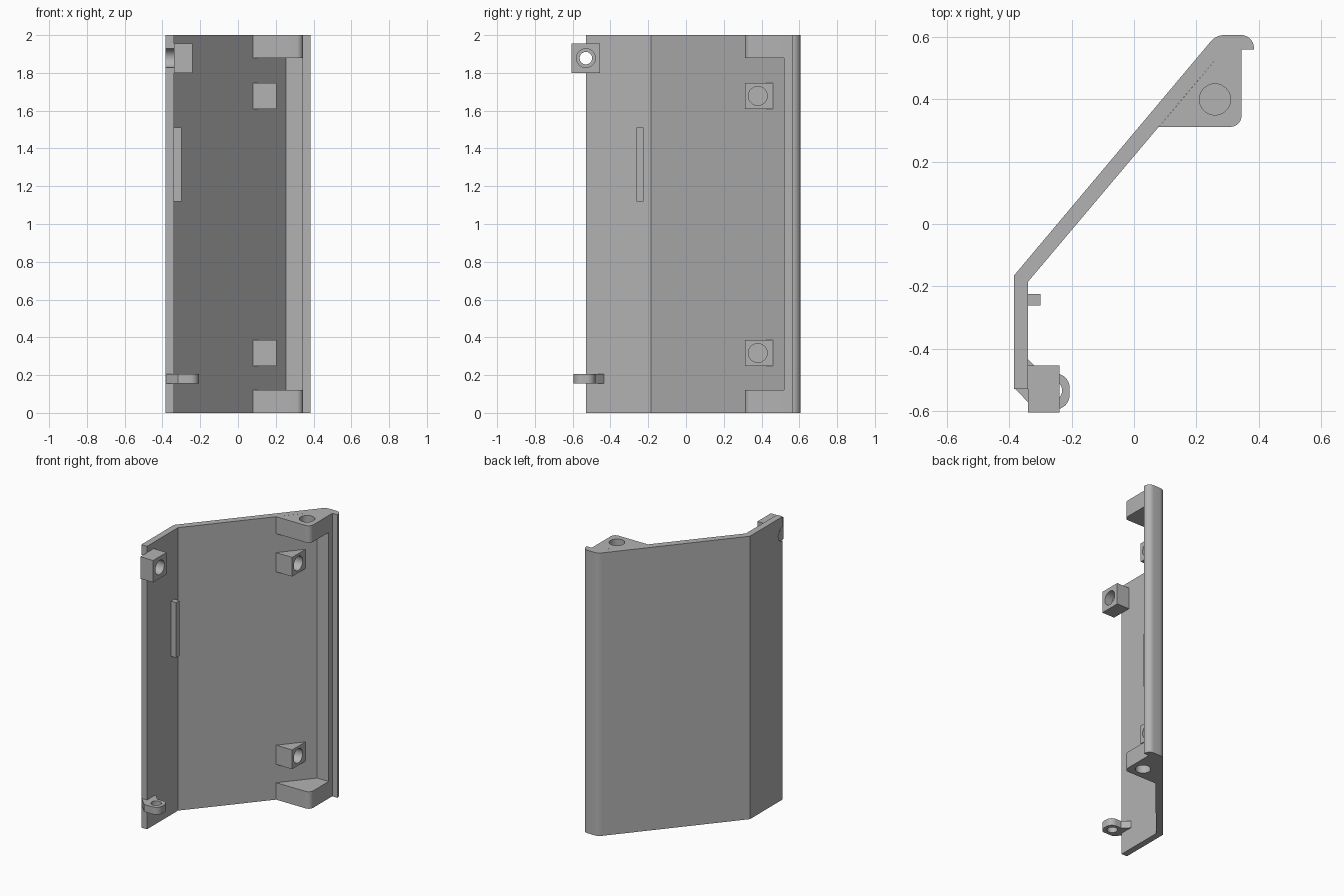
import bpy, bmesh, math
from mathutils import Vector, Matrix

cube = bpy.data.objects.get("Cube")
if cube:
    bpy.data.objects.remove(cube, do_unlink=True)

grey = bpy.data.materials.new("plain_grey")
grey.use_nodes = True
COLOUR = (0.45, 0.45, 0.45, 1)
grey.diffuse_color = COLOUR
grey.node_tree.nodes["Principled BSDF"].inputs["Base Color"].default_value = COLOUR


def outline(points, steps=8):
    """Turn (x, y) or (x, y, radius) corners into a rounded outline."""
    result = []
    for i, p in enumerate(points):
        corner = Vector(p[:2])
        if len(p) == 2:
            result.append(corner)
            continue
        a = (Vector(points[i - 1][:2]) - corner).normalized()
        b = (Vector(points[(i + 1) % len(points)][:2]) - corner).normalized()
        half = a.angle(b) / 2
        start = corner + a * p[2] / math.tan(half)
        end = corner + b * p[2] / math.tan(half)
        centre = corner + (a + b).normalized() * p[2] / math.sin(half)
        u, v = start - centre, end - centre
        total = u.angle(v)
        for k in range(steps + 1):
            t = total * k / steps
            result.append(centre + (u * math.sin(total - t) + v * math.sin(t)) / math.sin(total))
    return result


def finish(name, bm):
    bmesh.ops.recalc_face_normals(bm, faces=bm.faces)
    mesh = bpy.data.meshes.new(name)
    bm.to_mesh(mesh)
    bm.free()
    mesh.materials.append(grey)
    obj = bpy.data.objects.new(name, mesh)
    bpy.context.collection.objects.link(obj)
    return obj


def prism(name, points, z0, z1):
    bm = bmesh.new()
    face = bm.faces.new([bm.verts.new((p.x, p.y, z0)) for p in outline(points)])
    top = bmesh.ops.extrude_face_region(bm, geom=[face])["geom"]
    bmesh.ops.translate(bm, vec=(0, 0, z1 - z0),
                        verts=[v for v in top if isinstance(v, bmesh.types.BMVert)])
    return finish(name, bm)


def box(name, x0, x1, y0, y1, z0, z1):
    return prism(name, [(x0, y0), (x1, y0), (x1, y1), (x0, y1)], z0, z1)


def drill(targets, centre, radius, depth, axis="Z"):
    """Cut a round hole of the given length, centred on a point."""
    bm = bmesh.new()
    turn = Matrix.Rotation(math.pi / 2, 4, "Y") if axis == "X" else Matrix()
    bmesh.ops.create_cone(bm, cap_ends=True, segments=40, radius1=radius, radius2=radius,
                          depth=depth, matrix=Matrix.Translation(centre) @ turn)
    cutter = finish("hole_cutter", bm)
    cutter.hide_render = True
    for obj in targets:
        mod = obj.modifiers.new("hole", "BOOLEAN")
        mod.operation, mod.solver, mod.object = "DIFFERENCE", "EXACT", cutter
        bpy.context.view_layer.objects.active = obj
        bpy.ops.object.modifier_apply(modifier=mod.name)
    bpy.data.objects.remove(cutter, do_unlink=True)


# Bent panel with the rounded hooked lip
panel = prism("bent_panel", [
    (-0.385, -0.53), (-0.34, -0.53), (-0.34, -0.185), (0.255, 0.52), (0.345, 0.52),
    (0.345, 0.56), (0.385, 0.56), (0.385, 0.607, 0.042), (0.264, 0.607, 0.06),
    (-0.385, -0.165)], 0, 2)

# End blocks with blind holes
block = [(0.08, 0.312), (0.345, 0.312, 0.035), (0.345, 0.522), (0.257, 0.522)]
for name, z0, z1, hole_z in (("lower_end_block", 0, 0.12, 0), ("upper_end_block", 1.88, 2, 2)):
    drill([prism(name, block, z0, z1)], (0.26, 0.40, hole_z), 0.05, 0.2)

# Wedge bosses with side holes
for name, z in (("lower_wedge_boss", 0.317), ("upper_wedge_boss", 1.678)):
    wedge = prism(name, [(0.08, 0.312), (0.205, 0.312), (0.205, 0.461)], z - 0.068, z + 0.068)
    drill([wedge, panel], (0.205, 0.38, z), 0.05, 0.15, "X")

# Bolt boss with a stepped hole, and the matching notch in the panel edge
boss = box("bolt_boss", -0.34, -0.24, -0.605, -0.455, 1.80, 1.955)
drill([boss], (-0.29, -0.53, 1.878), 0.033, 0.3, "X")
drill([boss], (-0.24, -0.53, 1.878), 0.05, 0.12, "X")
drill([panel], (-0.37, -0.53, 1.878), 0.05, 0.1, "X")

# Rib on the inside of the short wall
box("inner_rib", -0.341, -0.30, -0.262, -0.224, 1.12, 1.51)

# Rounded eyelet tab near the bottom
tab = prism("eyelet_tab", [
    (-0.384, -0.527), (-0.318, -0.595), (-0.207, -0.595, 0.045), (-0.207, -0.48, 0.045),
    (-0.295, -0.48), (-0.341, -0.434)], 0.155, 0.207)
drill([tab], (-0.265, -0.535, 0.18), 0.034, 0.2)

# Smooth the rounded faces and keep the edges sharp
for obj in bpy.context.collection.objects:
    if obj.type == "MESH" and grey.name in obj.data.materials:
        bpy.ops.object.select_all(action="DESELECT")
        obj.select_set(True)
        bpy.context.view_layer.objects.active = obj
        bpy.ops.object.shade_smooth_by_angle(angle=math.radians(30))
